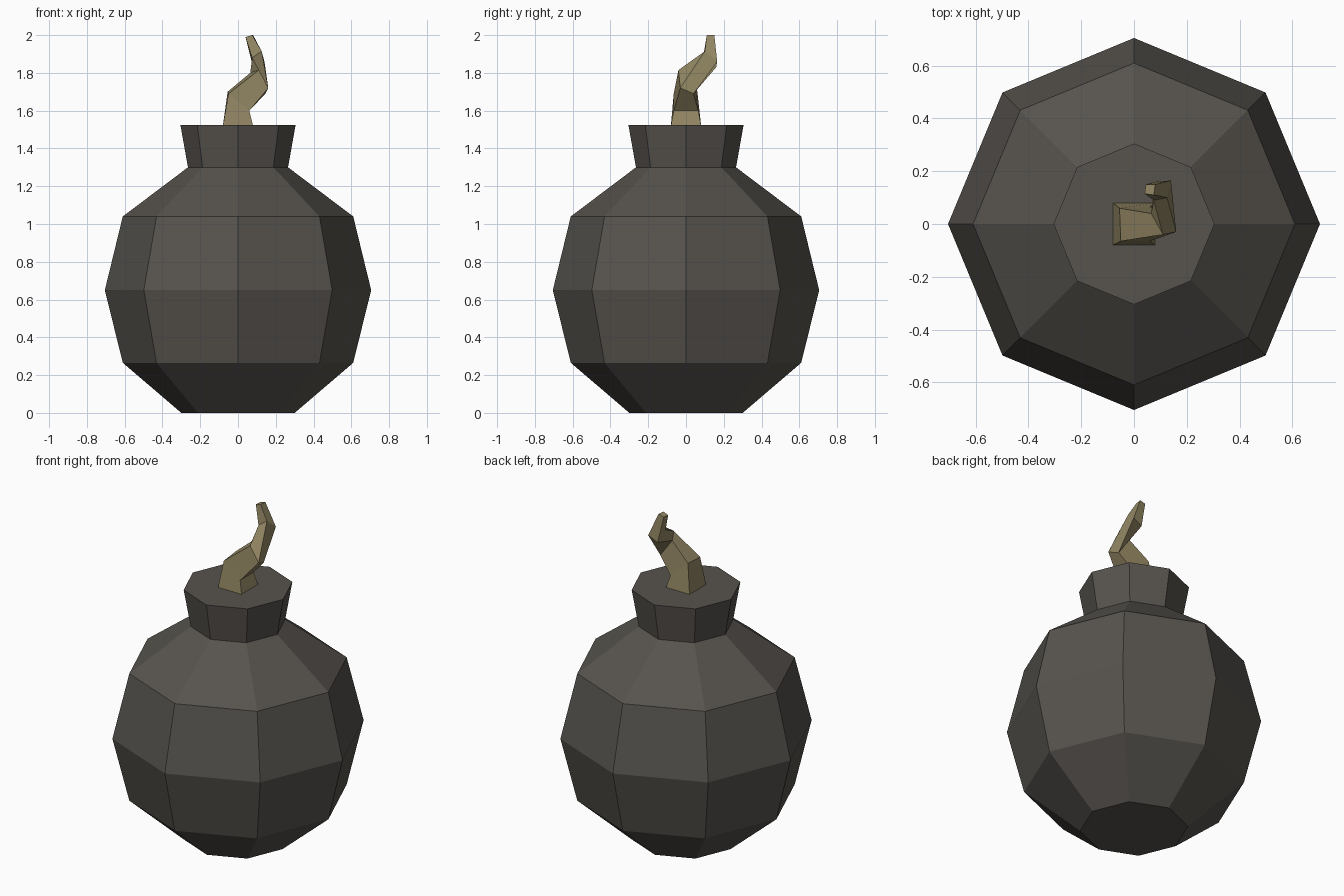
import bpy, bmesh, math

if "Cube" in bpy.data.objects:
    bpy.data.objects.remove(bpy.data.objects["Cube"])


def material(name, rgb):
    m = bpy.data.materials.new(name)
    m.diffuse_color = (*rgb, 1)
    m.use_nodes = True
    m.node_tree.nodes["Principled BSDF"].inputs["Base Color"].default_value = m.diffuse_color
    return m


def loft(name, rings, mat):
    """Skin a stack of equal-sided rings and cap both ends."""
    bm = bmesh.new()
    loops = [[bm.verts.new(p) for p in ring] for ring in rings]
    n = len(loops[0])
    for a, b in zip(loops, loops[1:]):
        for i in range(n):
            j = (i + 1) % n
            bm.faces.new((a[i], a[j], b[j], b[i]))
    bm.faces.new(loops[0][::-1])
    bm.faces.new(loops[-1])
    bmesh.ops.recalc_face_normals(bm, faces=bm.faces)
    me = bpy.data.meshes.new(name)
    bm.to_mesh(me)
    bm.free()
    me.materials.append(mat)
    ob = bpy.data.objects.new(name, me)
    bpy.context.collection.objects.link(ob)
    return ob


def octagon(r, z):
    return [(r * math.cos(k * math.pi / 4), r * math.sin(k * math.pi / 4), z)
            for k in range(8)]


iron = material("dark iron grey", (0.095, 0.087, 0.076))
rope = material("rope tan", (0.29, 0.24, 0.125))

# Round body with flared neck, eight sided
profile = [(0.30, 0), (0.61, 0.265), (0.705, 0.65), (0.61, 1.04),
           (0.265, 1.30), (0.305, 1.525)]
loft("body", [octagon(r, z) for r, z in profile], iron)

# Twisted fuse: four-sided sections, front-left round to back-left
fuse = [
    [(-.08, -.08, 1.52), (.08, -.08, 1.52), (.08, .08, 1.52), (-.08, .08, 1.52)],
    [(-.05, -.065, 1.69), (.06, -.065, 1.60), (.06, .065, 1.60), (-.055, .06, 1.70)],
    [(.11, -.04, 1.815), (.16, -.03, 1.72), (.145, .04, 1.69), (.065, .04, 1.80)],
    [(.075, .09, 1.88), (.125, .10, 1.915), (.14, .165, 1.86), (.08, .16, 1.83)],
    [(.04, .115, 1.99), (.075, .11, 2.0), (.08, .15, 2.0), (.045, .15, 1.99)],
]
loft("fuse", fuse, rope)
